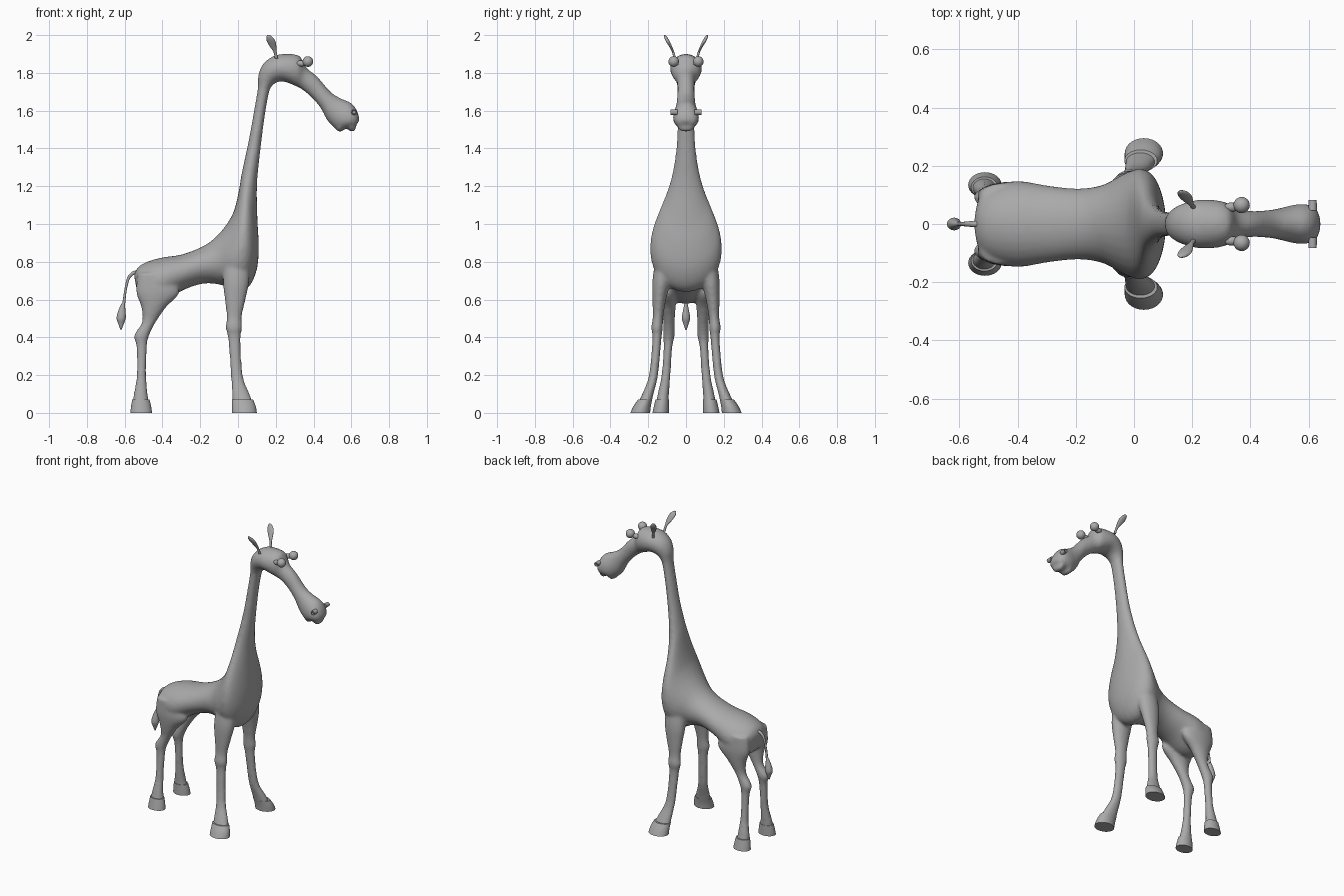
import bpy
import bmesh
import math
from mathutils import Vector, Matrix

cube = bpy.data.objects.get("Cube")
if cube:
    bpy.data.objects.remove(cube, do_unlink=True)

GREY = (0.4, 0.4, 0.4, 1)
material = bpy.data.materials.new("plain grey")
material.use_nodes = True
material.diffuse_color = GREY
for node in material.node_tree.nodes:
    if node.type == "BSDF_PRINCIPLED":
        node.inputs["Base Color"].default_value = GREY


def spline(rows, steps):
    """Smoothly interpolate between the rows of a section table."""
    result = []
    for i in range(len(rows) - 1):
        before, after = rows[max(i - 1, 0)], rows[min(i + 2, len(rows) - 1)]
        for s in range(steps):
            t = s / steps
            row = []
            for a, b, c, d in zip(before, rows[i], rows[i + 1], after):
                slope_b, slope_c = (c - a) / 2, (d - b) / 2
                row.append(b + slope_b * t + (3 * (c - b) - 2 * slope_b - slope_c) * t ** 2
                           + (2 * (b - c) + slope_b + slope_c) * t ** 3)
            result.append(row)
    result.append(rows[-1])
    return result


def profile_ring(row, side):
    """Section across the body: upper point, lower point, half width."""
    top_x, top_z, low_x, low_z, width = row
    top, low = Vector((top_x, 0, top_z)), Vector((low_x, 0, low_z))
    return (top + low) / 2, (top - low) / 2, Vector((0, max(width, 0.002), 0))


def level_ring(row, side):
    """Horizontal section: height, x range, y range."""
    z, x0, x1, y0, y1 = row
    centre = Vector(((x0 + x1) / 2, side * (y0 + y1) / 2, z))
    return centre, Vector(((x1 - x0) / 2, 0, 0)), Vector((0, (y1 - y0) / 2, 0))


def loft(bm, rows, section, side=1, steps=4, count=28):
    rings = []
    for row in spline(rows, steps):
        centre, u, v = section(row, side)
        angles = [math.tau * k / count for k in range(count)]
        rings.append([bm.verts.new(centre + u * math.cos(a) + v * math.sin(a)) for a in angles])
    for lower, upper in zip(rings, rings[1:]):
        for k in range(count):
            n = (k + 1) % count
            bm.faces.new((lower[k], lower[n], upper[n], upper[k]))
    bm.faces.new(rings[0][::-1])
    bm.faces.new(rings[-1])


def ball(bm, centre, size):
    matrix = Matrix.Translation(centre) @ Matrix.Diagonal((*size, 1))
    bmesh.ops.create_uvsphere(bm, u_segments=24, v_segments=16, radius=1, matrix=matrix)


def finish(bm, name, angle=50):
    bmesh.ops.recalc_face_normals(bm, faces=bm.faces)
    mesh = bpy.data.meshes.new(name)
    bm.to_mesh(mesh)
    bm.free()
    mesh.materials.append(material)
    obj = bpy.data.objects.new(name, mesh)
    bpy.context.collection.objects.link(obj)
    bpy.ops.object.select_all(action="DESELECT")
    obj.select_set(True)
    bpy.context.view_layer.objects.active = obj
    bpy.ops.object.shade_smooth_by_angle(angle=math.radians(angle))
    return obj


# Section tables: torso, neck, head
torso = [
    (-.55, .73, -.545, .70, .03), (-.53, .77, -.525, .62, .10),
    (-.48, .80, -.47, .58, .135), (-.40, .823, -.39, .59, .148),
    (-.30, .838, -.29, .65, .132), (-.20, .875, -.18, .685, .122),
    (-.13, .92, -.08, .675, .135), (-.07, .985, 0, .64, .172),
    (-.03, 1.05, .06, .67, .19), (-.01, 1.11, .10, .76, .18),
]
neck = [
    (.005, 1.18, .11, .88, .145), (.02, 1.27, .103, 1.02, .10),
    (.035, 1.34, .1, 1.2, .07), (.06, 1.46, .115, 1.36, .05),
    (.085, 1.6, .14, 1.56, .043), (.105, 1.72, .165, 1.7, .044),
]
head = [
    (.108, 1.79, .185, 1.735, .055), (.135, 1.85, .205, 1.75, .07),
    (.19, 1.89, .235, 1.755, .082), (.25, 1.9, .27, 1.745, .084),
    (.325, 1.89, .305, 1.73, .075), (.36, 1.83, .335, 1.715, .052),
    (.42, 1.78, .39, 1.67, .045), (.49, 1.70, .44, 1.61, .048),
    (.545, 1.665, .475, 1.545, .056), (.60, 1.64, .525, 1.5, .068),
    (.63, 1.6, .575, 1.505, .066), (.642, 1.555, .61, 1.51, .045),
    (.635, 1.535, .622, 1.52, .015),
]

# Section tables: legs, ending inside the hooves
front_leg = [
    (.82, -.07, .06, .06, .16), (.70, -.08, .06, .08, .178),
    (.60, -.07, .04, .105, .178), (.51, -.06, .02, .12, .176),
    (.45, -.065, .022, .123, .184), (.39, -.052, .014, .13, .178),
    (.20, -.038, .025, .148, .196), (.10, -.032, .062, .172, .232),
    (.04, -.028, .085, .185, .26),
]
rear_leg = [
    (.74, -.53, -.36, .05, .14), (.64, -.54, -.31, .05, .145),
    (.56, -.512, -.38, .055, .135), (.48, -.508, -.435, .06, .12),
    (.41, -.55, -.47, .06, .122), (.35, -.538, -.482, .072, .118),
    (.20, -.536, -.486, .082, .13), (.10, -.552, -.478, .09, .15),
    (.04, -.56, -.468, .092, .162),
]

# Body with neck, head, lips and legs, fused into one skin
bm = bmesh.new()
loft(bm, torso + neck + head, profile_ring)
ball(bm, (.54, 0, 1.512), (.024, .045, .024))
ball(bm, (.603, 0, 1.512), (.022, .045, .024))
for side in (1, -1):
    loft(bm, front_leg, level_ring, side)
    loft(bm, rear_leg, level_ring, side)
body = finish(bm, "body", 180)
remesh = body.modifiers.new("fuse", "REMESH")
remesh.mode = "VOXEL"
remesh.voxel_size = 0.009
remesh.use_smooth_shade = True
soften = body.modifiers.new("soften", "SMOOTH")
soften.factor = 0.5
soften.iterations = 8

# Tail and its tuft
bm = bmesh.new()
loft(bm, [(-.53, .755, -.53, .735, .01), (-.56, .748, -.553, .73, .01),
          (-.587, .715, -.574, .707, .008), (-.602, .65, -.589, .65, .007),
          (-.612, .58, -.597, .58, .008)], profile_ring, count=12)
finish(bm, "tail")
bm = bmesh.new()
loft(bm, [(-.61, .59, -.6, .59, .006), (-.628, .555, -.597, .555, .013),
          (-.643, .505, -.594, .505, .022), (-.635, .475, -.603, .475, .015),
          (-.622, .44, -.617, .44, .003)], profile_ring, count=16)
finish(bm, "tail_tuft")

front_hoof = [(0, -.032, .1, .19, .295), (.035, -.032, .094, .186, .278),
              (.07, -.033, .08, .179, .255)]
rear_hoof = [(0, -.57, -.455, .09, .178), (.035, -.566, -.46, .09, .17),
             (.07, -.56, -.468, .09, .162)]
ear = [(1.875, .195, .212, .052, .066), (1.91, .188, .205, .062, .074),
       (1.94, .168, .203, .074, .09), (1.97, .152, .197, .088, .108),
       (1.99, .15, .182, .1, .116), (2, .155, .168, .109, .115)]

# Mirrored small parts
for side, label in ((1, "left"), (-1, "right")):
    for name, rows in (("front_hoof", front_hoof), ("rear_hoof", rear_hoof), ("ear", ear)):
        bm = bmesh.new()
        loft(bm, rows, level_ring, side)
        finish(bm, label + "_" + name)

    # Eyeball on a short stalk
    bm = bmesh.new()
    ball(bm, (.37, side * .065, 1.86), (.028, .028, .028))
    finish(bm, label + "_eye")
    bm = bmesh.new()
    ball(bm, (.335, side * .058, 1.85), (.026, .016, .016))
    finish(bm, label + "_eye_stalk")

    # Nostril tube with a sunken opening
    bm = bmesh.new()
    turn = Matrix.Rotation(-side * math.pi / 2, 4, "X")
    place = Matrix.Translation((.614, side * .064, 1.592))
    bmesh.ops.create_cone(bm, cap_ends=True, segments=20, radius1=.015, radius2=.014,
                          depth=.036, matrix=place @ turn)
    bm.normal_update()
    opening = [f for f in bm.faces if f.normal.y * side > 0.9]
    bmesh.ops.inset_individual(bm, faces=opening, thickness=.005)
    bmesh.ops.inset_individual(bm, faces=opening, thickness=.001, depth=-.012)
    finish(bm, label + "_nostril")
